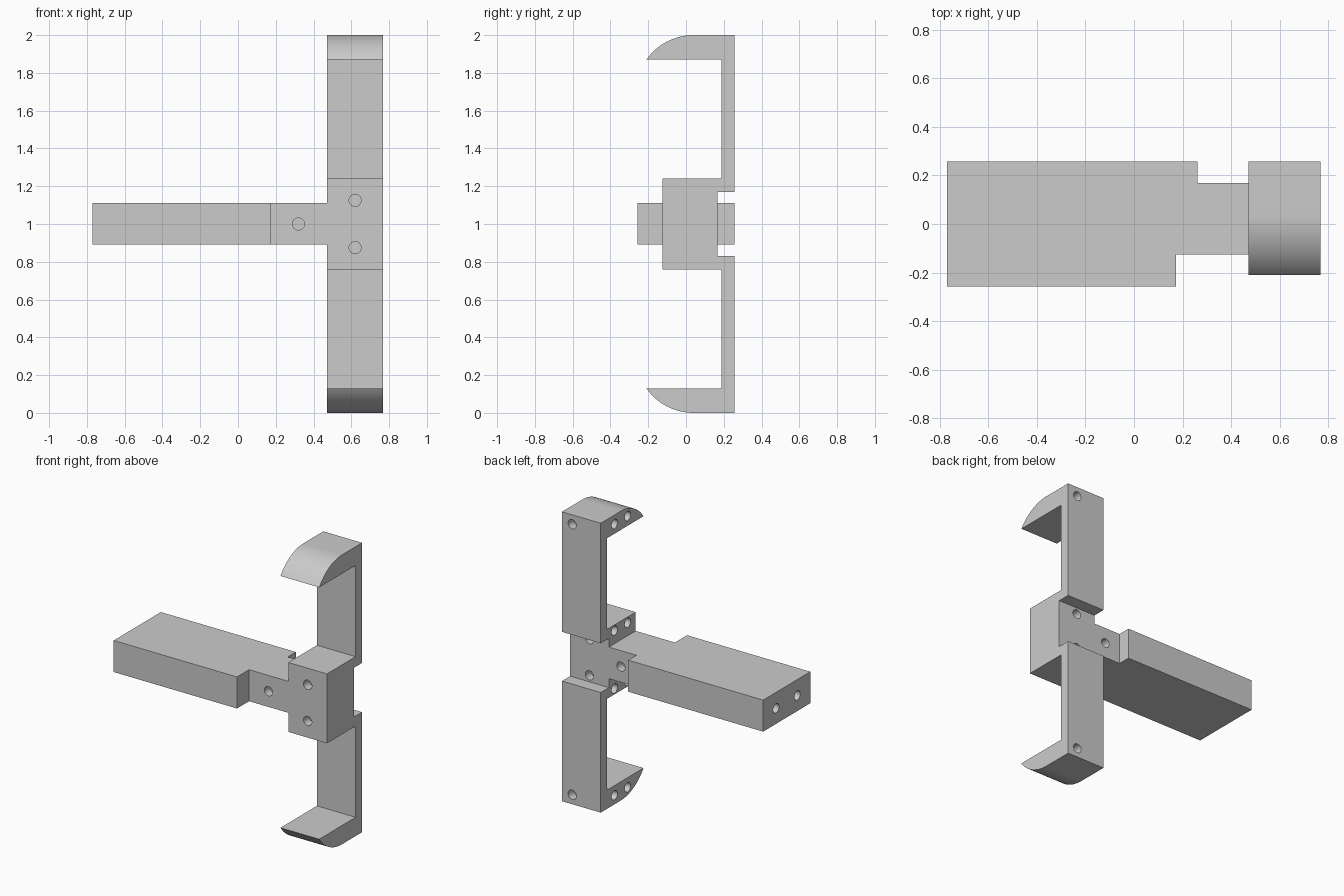
import bpy, bmesh
from math import sin, cos, pi, radians
from mathutils import Vector

cube = bpy.data.objects.get("Cube")
if cube:
    bpy.data.objects.remove(cube, do_unlink=True)

grey = bpy.data.materials.new("plain grey")
grey.use_nodes = True
grey.diffuse_color = (0.6, 0.6, 0.6, 1)
grey.node_tree.nodes["Principled BSDF"].inputs["Base Color"].default_value = (0.6, 0.6, 0.6, 1)


def prism(name, points, shift):
    """Solid made by extruding a closed outline along shift."""
    bm = bmesh.new()
    face = bm.faces.new([bm.verts.new(p) for p in points])
    ext = bmesh.ops.extrude_face_region(bm, geom=[face])
    bmesh.ops.translate(bm, vec=shift, verts=[v for v in ext["geom"] if isinstance(v, bmesh.types.BMVert)])
    bmesh.ops.recalc_face_normals(bm, faces=bm.faces)
    mesh = bpy.data.meshes.new(name)
    bm.to_mesh(mesh)
    bm.free()
    mesh.materials.append(grey)
    obj = bpy.data.objects.new(name, mesh)
    bpy.context.collection.objects.link(obj)
    return obj


def combine(target, other, operation):
    """Apply a boolean and discard the second solid."""
    mod = target.modifiers.new(operation, "BOOLEAN")
    mod.operation, mod.solver, mod.object = operation, "EXACT", other
    bpy.context.view_layer.objects.active = target
    bpy.ops.object.modifier_apply(modifier=mod.name)
    bpy.data.objects.remove(other, do_unlink=True)


BACK, FRONT, NOTCH = 0.257, -0.125, 0.168

# Upright with centre block and two hooked jaws: upper half outline, then mirrored
radius = 0.305
tip_angle = radians(55)
arc = [(0.04 - radius * sin(tip_angle * i / 16), 2 - radius * (1 - cos(tip_angle * i / 16)))
       for i in range(17)]
upper = [(NOTCH, 1.17), (BACK, 1.17), (BACK, 2)] + arc
upper += [(0.187, arc[-1][1]), (0.187, 1.24), (FRONT, 1.24)]
lower = [(y, 2 - z) for y, z in reversed(upper)]
clamp = prism("clamp", [(0.472, y, z) for y, z in upper + lower], (0.296, 0, 0))

# Handle with a stepped neck, running into the centre block
plan = [(-0.77, -0.257), (0.172, -0.257), (0.172, FRONT), (0.6, FRONT),
        (0.6, NOTCH), (0.262, NOTCH), (0.262, BACK), (-0.77, BACK)]
handle = prism("handle", [(x, y, 0.892) for x, y in plan], (0, 0, 0.218))
combine(clamp, handle, "UNION")


# Blind round holes: position on the surface and inward direction
def drill(spot, inward):
    inward, spot = Vector(inward), Vector(spot)
    side = inward.orthogonal().normalized()
    up = inward.cross(side)
    start = spot - inward * 0.03
    ring = [start + 0.032 * (side * cos(2 * pi * i / 32) + up * sin(2 * pi * i / 32)) for i in range(32)]
    combine(clamp, prism("hole_cutter", ring, inward * 0.09), "DIFFERENCE")


drill((0.32, FRONT, 1), (0, 1, 0))
drill((0.38, NOTCH, 1), (0, -1, 0))
for s in (-1, 1):
    drill((0.62, FRONT, 1 + s * 0.125), (0, 1, 0))
    drill((0.62, NOTCH, 1 + s * 0.125), (0, -1, 0))
    drill((0.69, BACK, 1 + s * 0.935), (0, -1, 0))
    drill((-0.77, s * 0.116, 1), (1, 0, 0))
    for y in (0.106, -0.037):
        for height in (0.2, 0.937):
            drill((0.472, y, 1 + s * height), (1, 0, 0))

# Smooth curves, crisp edges
bpy.ops.object.select_all(action="DESELECT")
clamp.select_set(True)
bpy.context.view_layer.objects.active = clamp
bpy.ops.object.shade_smooth_by_angle(angle=radians(30))
